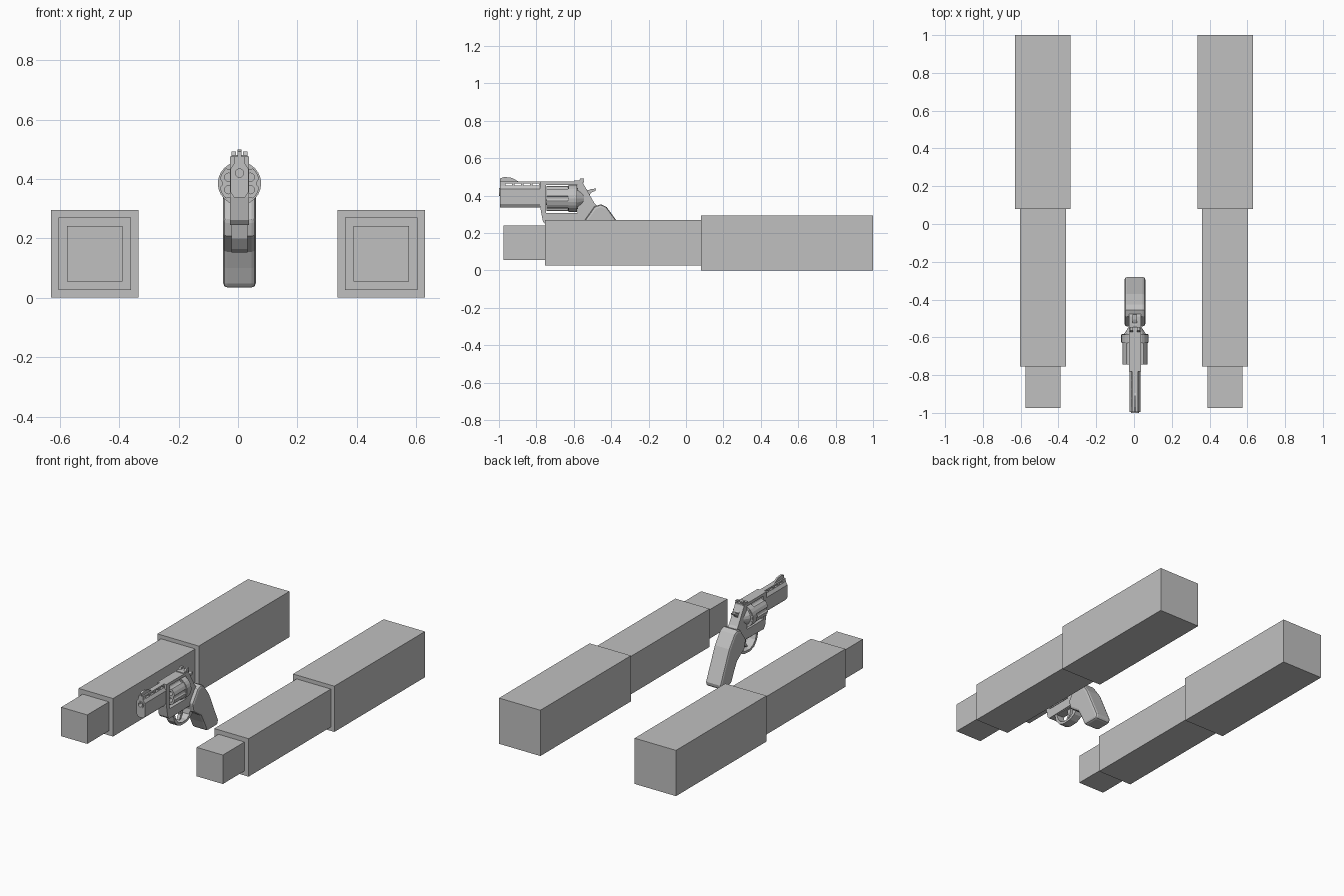
import bpy, bmesh, math
from mathutils import Matrix, Vector

cube = bpy.data.objects.get("Cube")
if cube:
    bpy.data.objects.remove(cube, do_unlink=True)

grey = bpy.data.materials.new("plain grey")
grey.use_nodes = True
COLOR = (0.53, 0.53, 0.53, 1)
grey.diffuse_color = COLOR
grey.node_tree.nodes["Principled BSDF"].inputs["Base Color"].default_value = COLOR

CX = 0.005   # centre plane of the pistol
BORE = 0.42  # bore height
AXIS = 0.385  # drum axis height


def finish(name, bm, bevel=0.0):
    bmesh.ops.recalc_face_normals(bm, faces=bm.faces)
    mesh = bpy.data.meshes.new(name)
    bm.to_mesh(mesh)
    bm.free()
    mesh.materials.append(grey)
    ob = bpy.data.objects.new(name, mesh)
    bpy.context.collection.objects.link(ob)
    if bevel:
        mod = ob.modifiers.new("bevel", "BEVEL")
        mod.width = bevel
        mod.segments = 2
        mod.limit_method = "ANGLE"
        mod.angle_limit = math.radians(50)
    return ob


def box(name, x, y, z):
    bm = bmesh.new()
    bmesh.ops.create_cube(bm, size=1)
    for v in bm.verts:
        v.co = Vector([(r[0] + r[1]) / 2 + c * (r[1] - r[0]) for r, c in zip((x, y, z), v.co)])
    return finish(name, bm)


def extrude(name, points, offset, bevel=0.0):
    bm = bmesh.new()
    face = bm.faces.new([bm.verts.new(p) for p in points])
    new = bmesh.ops.extrude_face_region(bm, geom=[face])["geom"]
    bmesh.ops.translate(bm, vec=offset, verts=[v for v in new if isinstance(v, bmesh.types.BMVert)])
    return finish(name, bm, bevel)


def side_plate(name, outline, half, x=CX, bevel=0.0):
    return extrude(name, [(x - half, y, z) for y, z in outline], (2 * half, 0, 0), bevel)


def rod(name, x, z, y0, y1, r0, r1=None, sides=16):
    bm = bmesh.new()
    bmesh.ops.create_cone(bm, cap_ends=True, segments=sides, radius1=r0,
                          radius2=r0 if r1 is None else r1, depth=y1 - y0,
                          matrix=Matrix.Translation((x, (y0 + y1) / 2, z))
                          @ Matrix.Rotation(-math.pi / 2, 4, "X"))
    return finish(name, bm)


def cut(target, cutters):
    bpy.context.view_layer.objects.active = target
    for c in cutters:
        mod = target.modifiers.new("cut", "BOOLEAN")
        mod.operation = "DIFFERENCE"
        mod.solver = "EXACT"
        mod.object = c
        bpy.ops.object.modifier_apply(modifier=mod.name)
        bpy.data.objects.remove(c, do_unlink=True)


# Arms: three stepped square boxes on each side
for side, sign in (("left", 1), ("right", -1)):
    for part, half, y0, y1 in (("sleeve", 0.147, 0.08, 1.0),
                               ("forearm", 0.122, -0.755, 0.08),
                               ("hand", 0.093, -0.975, -0.755)):
        cx = sign * 0.482
        box(f"{side}_{part}", (cx - half, cx + half), (y0, y1), (0.148 - half, 0.148 + half))

# Barrel with vented rib and bored muzzle
half_section = [(0.018, 0.337), (0.03, 0.355), (0.03, 0.435), (0.018, 0.452), (0.016, 0.475)]
section = half_section + [(-x, z) for x, z in reversed(half_section)]
barrel = extrude("barrel", [(CX + x, -0.995, z) for x, z in section], (0, 0.225, 0))
slots = [box("slot", (-0.1, 0.1), (-0.965 + i * 0.048, -0.93 + i * 0.048), (0.455, 0.466))
         for i in range(4)]
cut(barrel, slots + [rod("bore", CX, BORE, -1.1, -0.9, 0.014)])
muzzle = rod("muzzle_ring", CX, BORE, -1.0, -0.97, 0.022)
cut(muzzle, [rod("bore", CX, BORE, -1.1, -0.9, 0.014)])

# Front and rear sights
side_plate("front_sight", [(-0.995, 0.47), (-0.995, 0.492), (-0.97, 0.5), (-0.93, 0.495),
                           (-0.895, 0.475), (-0.895, 0.47)], 0.006)
box("rear_sight_base", (CX - 0.027, CX + 0.027), (-0.6, -0.545), (0.47, 0.48))
for sign in (-1, 1):
    x = CX + sign * 0.019
    side_plate("rear_sight_post", [(-0.575, 0.475), (-0.565, 0.493), (-0.545, 0.493),
                                   (-0.55, 0.475)], 0.008, x)

# Frame with the drum window
frame = side_plate("frame", [(-0.78, 0.475), (-0.555, 0.475), (-0.53, 0.43), (-0.49, 0.36),
                             (-0.45, 0.32), (-0.43, 0.22), (-0.51, 0.22), (-0.53, 0.25),
                             (-0.75, 0.245), (-0.765, 0.262), (-0.78, 0.34)], 0.032)
cut(frame, [box("window", (-0.1, 0.1), (-0.748, -0.58), (0.308, 0.457))])

# Six-chamber fluted drum
drum = rod("drum", CX, AXIS, -0.745, -0.582, 0.068, sides=24)
cutters = []
for i in range(6):
    a = i * math.pi / 3
    dx, dz = math.cos(a), math.sin(a)
    cutters.append(rod("flute", CX + 0.074 * dx, AXIS + 0.074 * dz, -0.8, -0.63, 0.016, sides=12))
    a += math.pi / 6
    cutters.append(rod("chamber", CX + 0.042 * math.cos(a), AXIS + 0.042 * math.sin(a),
                       -0.8, -0.65, 0.014, sides=12))
cut(drum, cutters)
rod("drum_rear_band", CX, AXIS, -0.627, -0.584, 0.073, sides=24)
rod("recoil_shield", CX, AXIS, -0.583, -0.545, 0.058, 0.034)
rod("ejector_rod", CX, 0.365, -0.79, -0.74, 0.015, sides=12)

# Hammer with spur
side_plate("hammer", [(-0.56, 0.41), (-0.545, 0.445), (-0.525, 0.428), (-0.505, 0.436),
                      (-0.48, 0.438), (-0.485, 0.426), (-0.51, 0.415), (-0.52, 0.39)], 0.012)

# Trigger guard and trigger
guard = side_plate("trigger_guard", [(-0.705, 0.255), (-0.69, 0.2), (-0.66, 0.165), (-0.62, 0.152),
                                     (-0.56, 0.155), (-0.52, 0.175), (-0.49, 0.21), (-0.49, 0.255)], 0.027)
cut(guard, [side_plate("guard_hole", [(-0.685, 0.243), (-0.672, 0.205), (-0.648, 0.178),
                                      (-0.615, 0.167), (-0.565, 0.17), (-0.538, 0.19),
                                      (-0.53, 0.243)], 0.1)])
side_plate("trigger", [(-0.61, 0.255), (-0.6, 0.21), (-0.618, 0.178), (-0.605, 0.178),
                       (-0.582, 0.205), (-0.57, 0.255)], 0.01)

# Grip
side_plate("grip", [(-0.545, 0.265), (-0.49, 0.342), (-0.455, 0.354), (-0.425, 0.34),
                    (-0.37, 0.265), (-0.325, 0.165), (-0.28, 0.065), (-0.285, 0.035),
                    (-0.395, 0.035), (-0.425, 0.1), (-0.455, 0.155), (-0.53, 0.208)],
           0.055, bevel=0.014)
